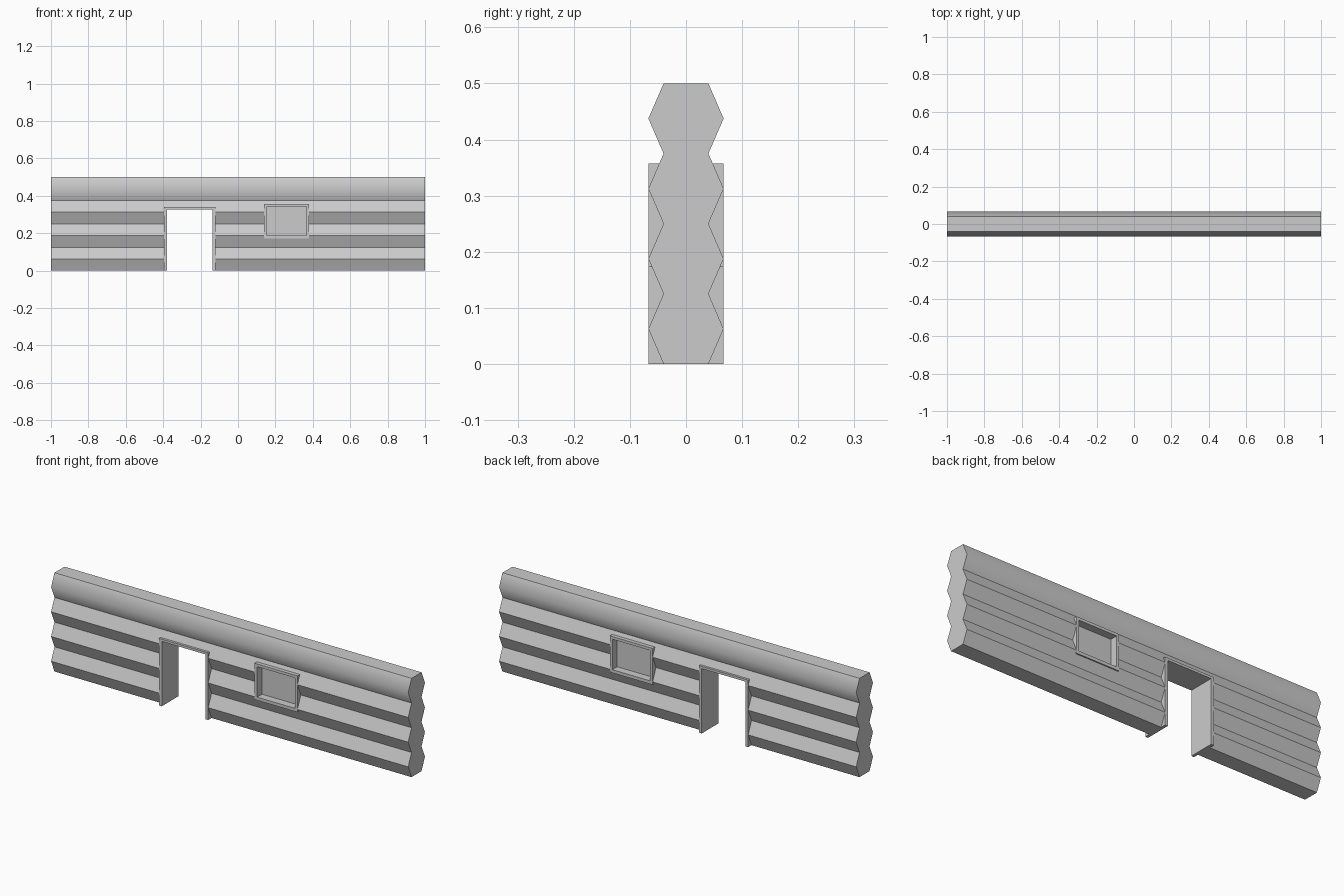
import bpy, bmesh
from mathutils import Vector

if "Cube" in bpy.data.objects:
    bpy.data.objects.remove(bpy.data.objects["Cube"])

HALF_DEPTH = 0.067


def finish(bm, name):
    bmesh.ops.recalc_face_normals(bm, faces=bm.faces)
    mesh = bpy.data.meshes.new(name)
    bm.to_mesh(mesh)
    bm.free()
    obj = bpy.data.objects.new(name, mesh)
    bpy.context.collection.objects.link(obj)
    return obj


def extrude(bm, faces, direction):
    geom = bmesh.ops.extrude_face_region(bm, geom=faces, use_keep_orig=True)["geom"]
    verts = [g for g in geom if isinstance(g, bmesh.types.BMVert)]
    bmesh.ops.translate(bm, verts=verts, vec=Vector(direction))


def box(name, x0, x1, z0, z1, half_y):
    bm = bmesh.new()
    f = bm.faces.new([bm.verts.new((x, -half_y, z))
                      for x, z in ((x0, z0), (x1, z0), (x1, z1), (x0, z1))])
    extrude(bm, [f], (0, 2 * half_y, 0))
    return finish(bm, name)


def frame(name, outer, inner, closed):
    """Trim made of quads between two outlines, as deep as the wall."""
    bm = bmesh.new()
    o, i = [[bm.verts.new((x, -HALF_DEPTH, z)) for x, z in loop]
            for loop in (outer, inner)]
    n = len(o)
    faces = []
    for k in range(n if closed else n - 1):
        j = (k + 1) % n
        faces.append(bm.faces.new((o[k], o[j], i[j], i[k])))
    extrude(bm, faces, (0, 2 * HALF_DEPTH, 0))
    return finish(bm, name)


def rect(x0, x1, z0, z1):
    return [(x0, z0), (x0, z1), (x1, z1), (x1, z0)]


# Log wall: four stacked hexagonal logs in one profile
right = [(0.067 if k % 2 else 0.04, k * 0.0625) for k in range(9)]
profile = right + [(-y, z) for y, z in reversed(right)]
bm = bmesh.new()
end = bm.faces.new([bm.verts.new((-1, y, z)) for y, z in profile])
extrude(bm, [end], (2, 0, 0))
wall = finish(bm, "log_wall")

# Only the top log is rounded by smooth shading
for p in wall.data.polygons:
    p.use_smooth = (p.center.z > 0.38 and p.center.z < 0.49
                    and abs(p.center.x) < 0.5)

# Door and window openings
cutters = [box("door_cutter", -0.387, -0.128, -0.1, 0.334, 0.2),
           box("window_cutter", 0.147, 0.373, 0.181, 0.35, 0.2)]
for cutter in cutters:
    cutter.hide_render = True
    cutter.hide_set(True)
    mod = wall.modifiers.new(cutter.name, 'BOOLEAN')
    mod.operation = 'DIFFERENCE'
    mod.solver = 'EXACT'
    mod.object = cutter

# Trim around the openings
frame("door_frame", rect(-0.395, -0.12, 0, 0.34),
      rect(-0.38, -0.135, 0, 0.328), False)
frame("window_frame", rect(0.14, 0.38, 0.173, 0.357),
      rect(0.154, 0.366, 0.189, 0.343), True)

# Recessed window pane
box("window_pane", 0.148, 0.372, 0.182, 0.349, 0.028)
